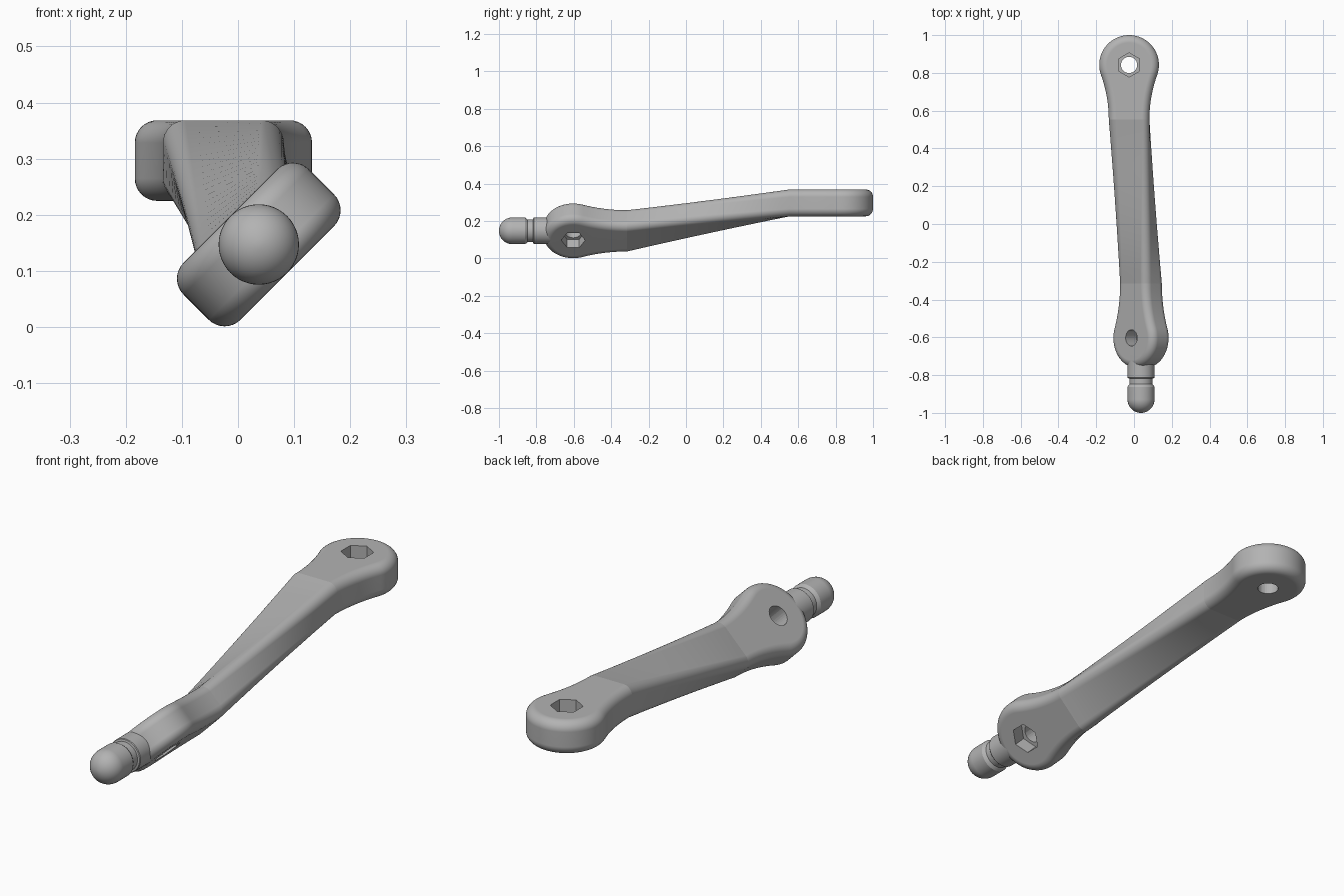
import bpy, bmesh, math
from mathutils import Matrix, Vector

if "Cube" in bpy.data.objects:
    bpy.data.objects.remove(bpy.data.objects["Cube"])

grey = bpy.data.materials.new("satin grey")
grey.use_nodes = True
grey.diffuse_color = (0.45, 0.45, 0.45, 1)
grey.node_tree.nodes["Principled BSDF"].inputs["Base Color"].default_value = (0.45, 0.45, 0.45, 1)

HEAD_R, NECK_W, NECK_D = 0.158, 0.1075, 0.288   # head radius, neck half width, neck distance
HALF_T, ROUND = 0.0718, 0.04                    # half thickness, edge rounding
FILLET = (NECK_W**2 + NECK_D**2 - HEAD_R**2) / (2 * (HEAD_R - NECK_W))

# Placement of the two heads: the front one is twisted 45 degrees
BACK = Matrix.Translation((-0.026, 0.842, 0.2965))
FRONT = Matrix.Translation((0.037, -0.603, 0.147)) @ Matrix.Rotation(-math.pi / 4, 4, 'Y')


def make_object(name, bm):
    bmesh.ops.recalc_face_normals(bm, faces=bm.faces)
    mesh = bpy.data.meshes.new(name)
    bm.to_mesh(mesh)
    bm.free()
    mesh.materials.append(grey)
    obj = bpy.data.objects.new(name, mesh)
    bpy.context.collection.objects.link(obj)
    return obj


def activate(obj):
    bpy.ops.object.select_all(action='DESELECT')
    obj.select_set(True)
    bpy.context.view_layer.objects.active = obj


def outline(o):
    """Head outline inset by o, from the right neck round the tip to the left neck."""
    T = math.atan2(NECK_D, NECK_W + FILLET)
    half = []
    for i in range(10):
        t = T * i / 10
        half.append((NECK_D - (FILLET + o) * math.sin(t),
                     NECK_W + FILLET - (FILLET + o) * math.cos(t)))
    for i in range(25):
        p = T - (T + math.pi / 2) * i / 24
        half.append(((HEAD_R - o) * math.sin(p), (HEAD_R - o) * math.cos(p)))
    return half + [(u, -v) for u, v in reversed(half[:-1])]


def add_head(bm, matrix, neck_dir):
    """Rounded slab head, open at the neck; returns the neck loop."""
    levels = []
    for side in (-1, 1):
        for i in range(9):
            a = math.radians(90 * i / 8 - (90 if side < 0 else 0))
            z = side * (HALF_T - ROUND) + ROUND * math.sin(a)
            levels.append([bm.verts.new(matrix @ Vector((v, neck_dir * u, z)))
                           for u, v in outline(ROUND * (1 - math.cos(a)))])
    for lo, hi in zip(levels, levels[1:]):
        for j in range(len(lo) - 1):
            bm.faces.new((lo[j], lo[j + 1], hi[j + 1], hi[j]))
    bm.faces.new(levels[0])
    bm.faces.new(levels[-1])
    return [l[0] for l in levels] + [l[-1] for l in reversed(levels)]


# Lever body: two heads joined by a ruled, twisting arm
bm = bmesh.new()
start = add_head(bm, FRONT, 1)
end = add_head(bm, BACK, -1)
STEPS = 20
loops = [start]
for s in range(1, STEPS):
    loops.append([bm.verts.new(a.co.lerp(b.co, s / STEPS)) for a, b in zip(start, end)])
loops.append(end)
n = len(start)
for la, lb in zip(loops, loops[1:]):
    for i in range(n):
        k = (i + 1) % n
        bm.faces.new((la[i], la[k], lb[k], lb[i]))
# Crease where the arm meets each head
for loop in (start, end):
    for i in range(n):
        e = bm.edges.get((loop[i], loop[(i + 1) % n]))
        if e:
            e.smooth = False
body = make_object("lever_arm", bm)


def cut(matrix, radius, sides, z0, z1):
    """Cut a straight prism hole along the local z axis."""
    bm = bmesh.new()
    bmesh.ops.create_cone(bm, cap_ends=True, segments=sides, radius1=radius, radius2=radius,
                          depth=z1 - z0,
                          matrix=matrix @ Matrix.Translation((0, 0, (z0 + z1) / 2)))
    cutter = make_object("hole_cutter", bm)
    cutter.hide_render = True
    activate(body)
    mod = body.modifiers.new("hole", 'BOOLEAN')
    mod.operation, mod.solver, mod.object = 'DIFFERENCE', 'EXACT', cutter
    bpy.ops.object.modifier_apply(modifier=mod.name)
    bpy.data.objects.remove(cutter)


# Bolt holes with hexagonal pockets: on top at the back, underneath at the front
for matrix, side in ((BACK, 1), (FRONT, -1)):
    cut(matrix, 0.043, 32, -0.2, 0.2)
    inner, outer = side * (HALF_T - 0.062), side * 0.2
    cut(matrix, 0.064, 6, min(inner, outer), max(inner, outer))

# Round-nosed pin with a groove, turned about the y axis
profile = [(0.0, -0.69), (0.0716, -0.69), (0.0716, -0.813), (0.069, -0.808 - 0.008),
           (0.061, -0.818), (0.061, -0.848), (0.066, -0.853), (0.0716, -0.862)]
for i in range(13):
    a = math.pi / 2 * i / 12
    profile.append((0.0716 * math.cos(a), -0.9284 - 0.0716 * math.sin(a)))
bm = bmesh.new()
verts = [bm.verts.new((0.037 + r, y, 0.147)) for r, y in profile]
edges = [bm.edges.new(p) for p in zip(verts, verts[1:])]
bmesh.ops.spin(bm, geom=verts + edges, cent=(0.037, 0, 0.147), axis=(0, 1, 0),
               angle=2 * math.pi, steps=48, use_merge=False)
bmesh.ops.remove_doubles(bm, verts=bm.verts, dist=0.0003)
pin = make_object("grooved_pin", bm)

# Smooth shading with crisp hole edges
for obj in (body, pin):
    activate(obj)
    bpy.ops.object.shade_smooth_by_angle(angle=math.radians(30))
    wn = obj.modifiers.new("even shading", 'WEIGHTED_NORMAL')
    wn.keep_sharp = True
